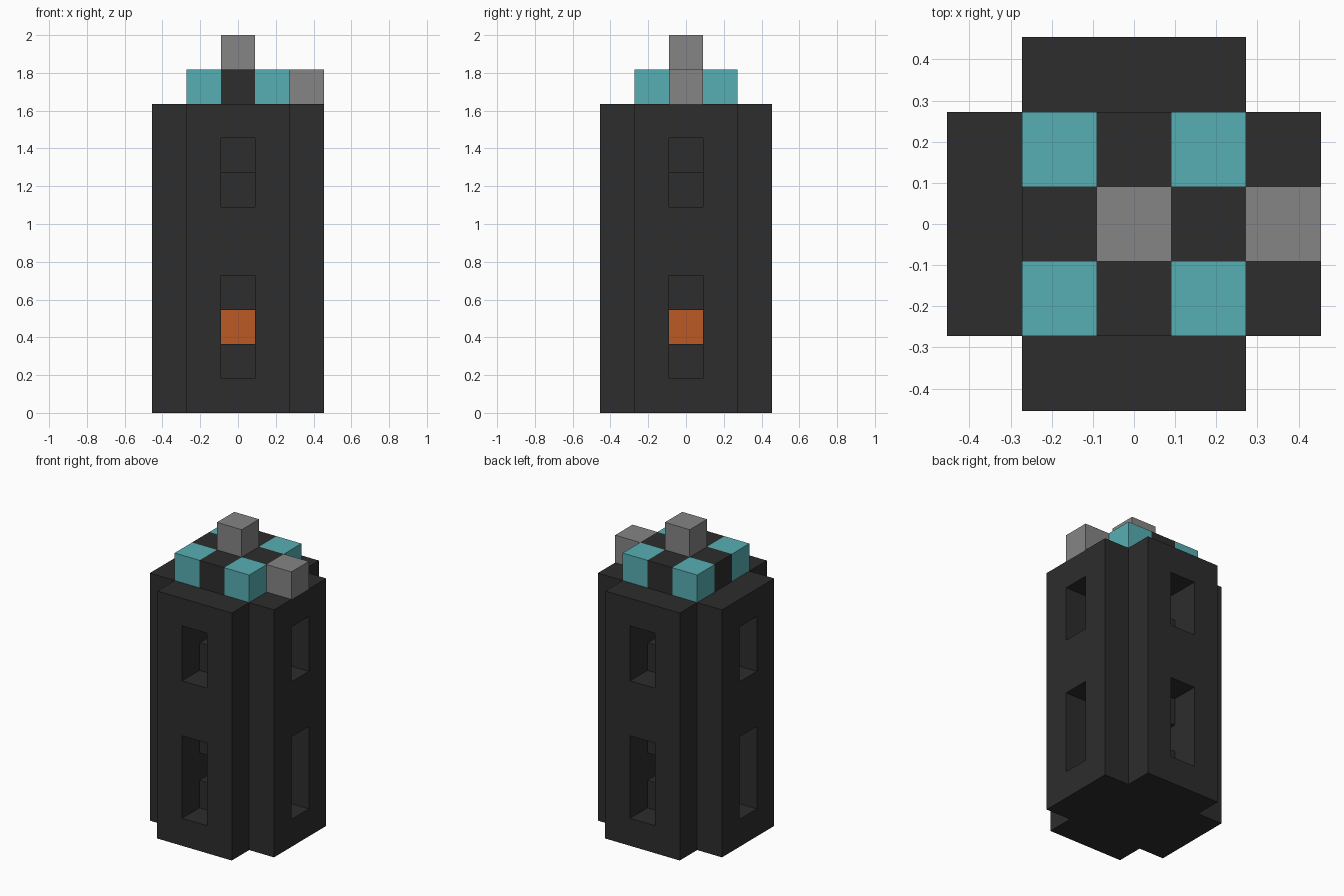
import bpy
import bmesh
from mathutils import Vector

old = bpy.data.objects.get("Cube")
if old:
    bpy.data.objects.remove(old, do_unlink=True)

U = 2 / 11  # edge length of one block


def make_material(name, rgb):
    mat = bpy.data.materials.new(name)
    mat.use_nodes = True
    color = (*rgb, 1)
    mat.diffuse_color = color
    mat.node_tree.nodes["Principled BSDF"].inputs["Base Color"].default_value = color
    return mat


charcoal = make_material("charcoal", (0.026, 0.026, 0.026))
grey = make_material("grey", (0.235, 0.235, 0.235))
teal = make_material("teal", (0.095, 0.429, 0.456))
orange = make_material("orange", (0.503, 0.102, 0.018))

AXES = [Vector(v) for v in ((1, 0, 0), (0, 1, 0), (0, 0, 1))]


def block_part(name, cells, mat):
    """Build the outer skin of a set of unit blocks (column x, row y, level z)."""
    bm = bmesh.new()
    for cell in cells:
        center = Vector(cell) + AXES[2] / 2
        for i, axis in enumerate(AXES):
            for sign in (-1, 1):
                normal = axis * sign
                if tuple(int(c) for c in Vector(cell) + normal) in cells:
                    continue
                a, b = AXES[(i + 1) % 3] / 2, AXES[(i + 2) % 3] / 2 * sign
                mid = center + normal / 2
                corners = (mid - a - b, mid + a - b, mid + a + b, mid - a + b)
                bm.faces.new([bm.verts.new(p * U) for p in corners])
    bmesh.ops.remove_doubles(bm, verts=bm.verts, dist=U / 100)
    mesh = bpy.data.meshes.new(name)
    bm.to_mesh(mesh)
    bm.free()
    mesh.materials.append(mat)
    obj = bpy.data.objects.new(name, mesh)
    bpy.context.collection.objects.link(obj)
    return obj


# Cross-shaped tower, with square corners left out
span = range(-2, 3)
tower = {(x, y, z) for x in span for y in span for z in range(9)
         if abs(x) + abs(y) < 4}

# Window recesses on all four sides; some levels reach in to the core
WINDOW_DEPTH = {1: 1, 2: 2, 3: 1, 6: 1, 7: 2}
for level, depth in WINDOW_DEPTH.items():
    for dx, dy in ((1, 0), (-1, 0), (0, 1), (0, -1)):
        for step in range(depth):
            r = 2 - step
            tower.discard((dx * r, dy * r, level))

# Glowing core takes the place of one inner block
core = (0, 0, 2)
tower.discard(core)
block_part("tower_body", tower, charcoal)
block_part("glowing_core", {core}, orange)

# Roof cross with coloured corner blocks
roof = {(x, y, 9) for x in (-1, 0, 1) for y in (-1, 0, 1) if x * y == 0}
block_part("roof_cross", roof, charcoal)
for x, side in ((-1, "right"), (1, "left")):
    for y, end in ((-1, "front"), (1, "back")):
        block_part(f"roof_corner_{end}_{side}", {(x, y, 9)}, teal)

# Grey blocks on the top and the side ledge
block_part("top_block", {(0, 0, 10)}, grey)
block_part("ledge_block", {(2, 0, 9)}, grey)
